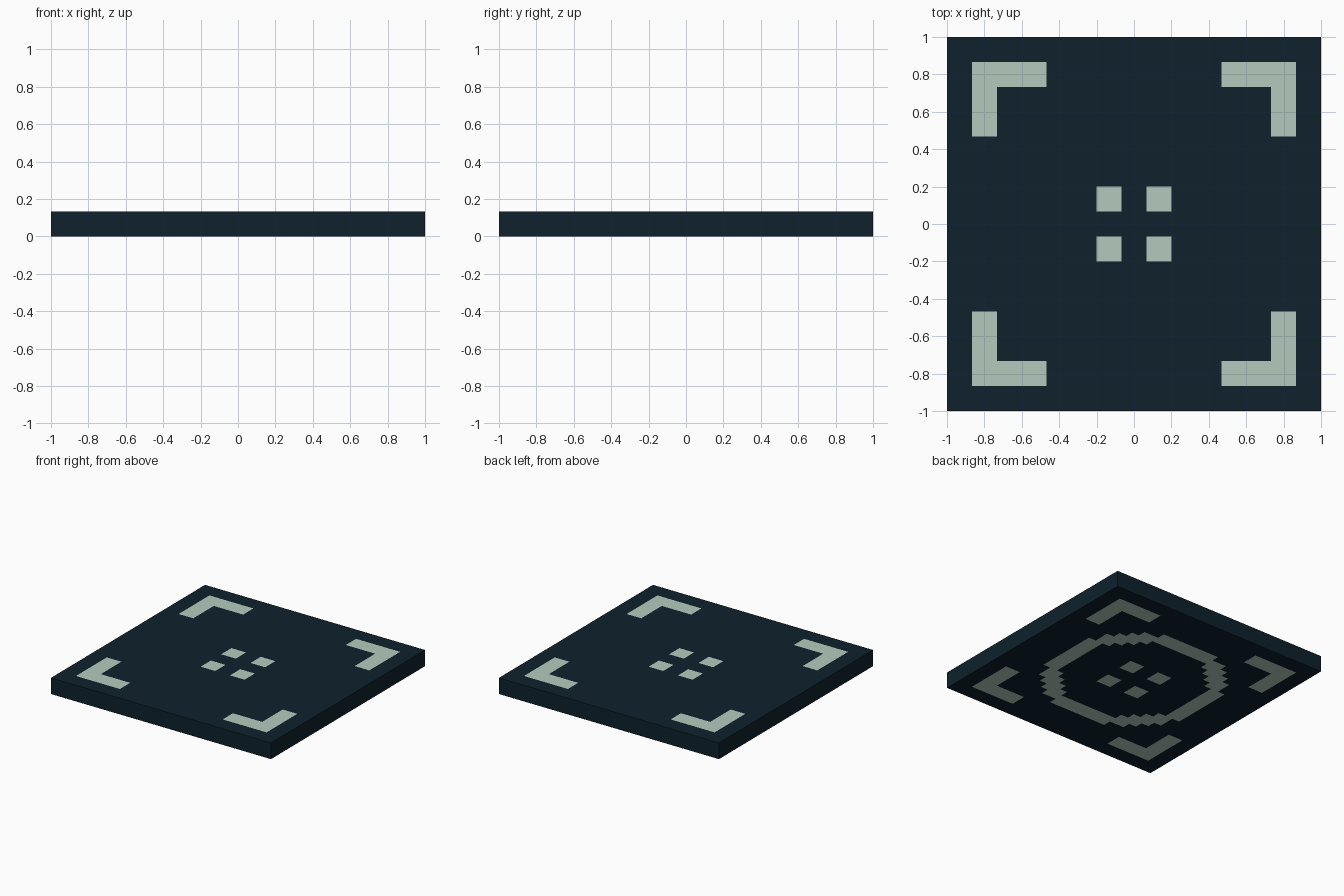
import bpy
import bmesh
import math
from mathutils import Vector

if "Cube" in bpy.data.objects:
    bpy.data.objects.remove(bpy.data.objects["Cube"])

N = 30                 # pattern cells per side
CELL = 2 / N
HEIGHT = 0.133


def material(name, rgb):
    mat = bpy.data.materials.new(name)
    mat.diffuse_color = (*rgb, 1)
    mat.use_nodes = True
    mat.node_tree.nodes["Principled BSDF"].inputs["Base Color"].default_value = mat.diffuse_color
    return mat


dark = material("dark navy", (0.0044, 0.0152, 0.0255))
pale = material("pale sage", (0.456, 0.590, 0.515))


def is_pale(x, y, underside):
    """Pattern rule, measured in cells from the centre (symmetric in x and y)."""
    u, v = abs(x) / CELL, abs(y) / CELL
    low, high = min(u, v), max(u, v)
    bracket = 11 < high < 13 and 7 < low < 13     # corner brackets
    dot = 1 < low and high < 3                    # four centre squares
    ring = underside and 8.4 < math.hypot(u, v) < 10.3
    return bracket or dot or ring


# Square slab: top and bottom grids joined by plain side walls
bm = bmesh.new()
for z in (0, HEIGHT):
    verts = [[bm.verts.new((-1 + i * CELL, -1 + j * CELL, z))
              for j in range(N + 1)] for i in range(N + 1)]
    for i in range(N):
        for j in range(N):
            quad = [verts[i][j], verts[i + 1][j], verts[i + 1][j + 1], verts[i][j + 1]]
            bm.faces.new(quad if z else quad[::-1])
rim = [e for e in bm.edges if e.is_boundary]
bmesh.ops.bridge_loops(bm, edges=rim)
bmesh.ops.recalc_face_normals(bm, faces=bm.faces)

# Inlaid pattern on the top and underside faces
for f in bm.faces:
    f.smooth = False
    if abs(f.normal.z) > 0.5:
        c = f.calc_center_median()
        f.material_index = int(is_pale(c.x, c.y, f.normal.z < 0))

mesh = bpy.data.meshes.new("patterned_slab")
bm.to_mesh(mesh)
bm.free()
mesh.materials.append(dark)
mesh.materials.append(pale)
slab = bpy.data.objects.new("patterned_slab", mesh)
bpy.context.collection.objects.link(slab)
